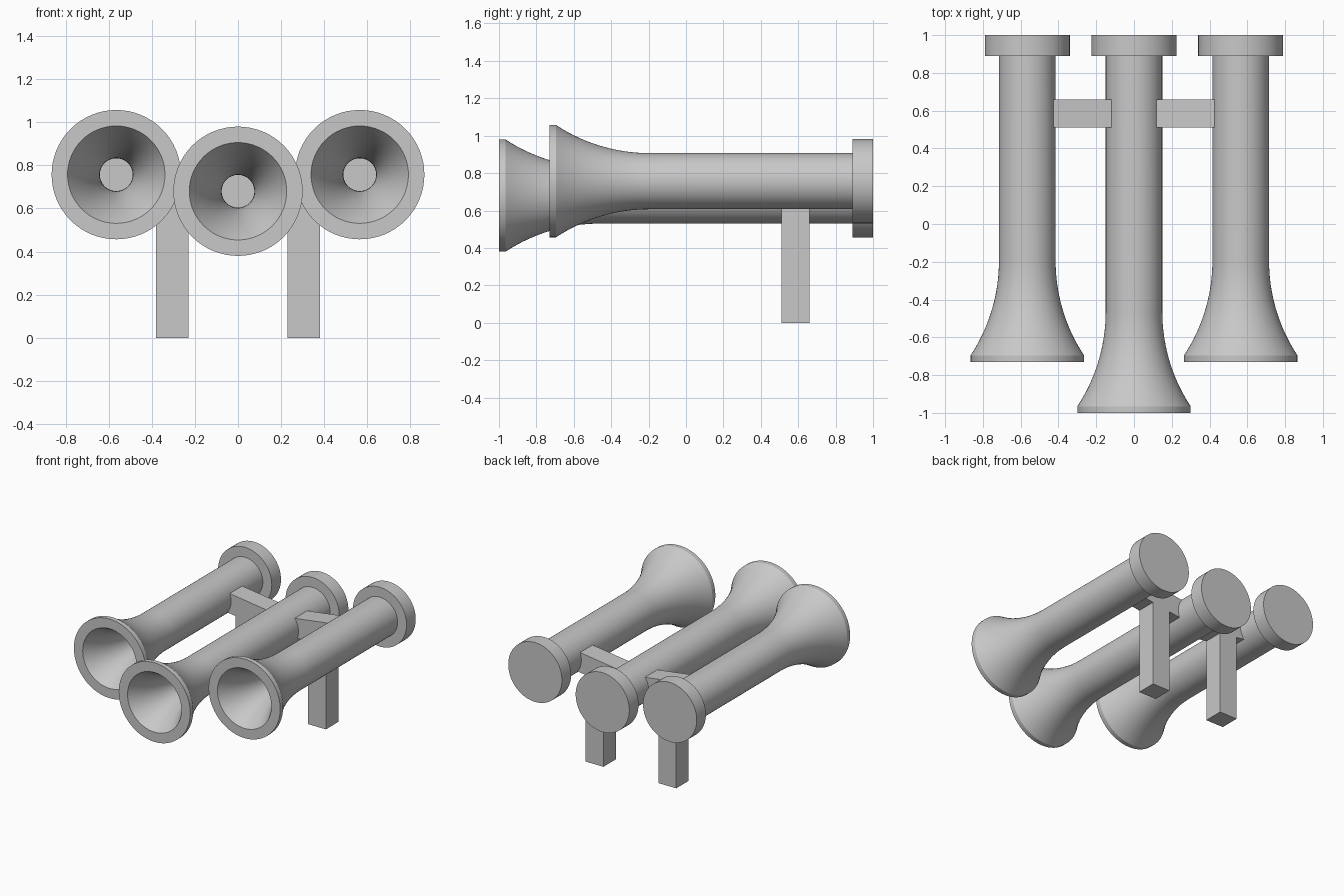
import bpy, bmesh, math
from mathutils import Vector, Matrix

cube = bpy.data.objects.get("Cube")
if cube:
    bpy.data.objects.remove(cube, do_unlink=True)

# Single grey finish
GREY = (0.58, 0.58, 0.58, 1)
grey = bpy.data.materials.new("plain_grey")
grey.use_nodes = True
grey.diffuse_color = GREY
grey.node_tree.nodes["Principled BSDF"].inputs["Base Color"].default_value = GREY

SPACING, SIDE_Z, MID_Z = 0.565, 0.757, 0.68
TUBE_R, FLARE_R, WALL = 0.15, 0.3, 0.074
CAP_R, CAP_FRONT, BACK = 0.225, 0.89, 1.0
LIP, FLARE_LEN, STEPS = 0.035, 0.5, 16


def finish(name, bm, location=(0, 0, 0), smooth=True):
    bmesh.ops.recalc_face_normals(bm, faces=bm.faces)
    mesh = bpy.data.meshes.new(name)
    bm.to_mesh(mesh)
    bm.free()
    mesh.materials.append(grey)
    obj = bpy.data.objects.new(name, mesh)
    bpy.context.collection.objects.link(obj)
    obj.location = location
    if smooth:
        bpy.ops.object.select_all(action="DESELECT")
        obj.select_set(True)
        bpy.context.view_layer.objects.active = obj
        bpy.ops.object.shade_smooth_by_angle(angle=math.radians(25))
    return obj


def lathe(name, profile, location):
    """Revolve (radius, y) points around the y axis."""
    bm = bmesh.new()
    verts = [bm.verts.new((r, y, 0)) for r, y in profile]
    edges = [bm.edges.new(pair) for pair in zip(verts, verts[1:])]
    bmesh.ops.spin(bm, geom=verts + edges, cent=(0, 0, 0), axis=(0, 1, 0),
                   angle=math.tau, steps=64, use_merge=True)
    bmesh.ops.remove_doubles(bm, verts=bm.verts, dist=1e-5)
    return finish(name, bm, location)


def block(name, size, location, tilt=0):
    bm = bmesh.new()
    bmesh.ops.create_cube(bm, size=1)
    bmesh.ops.transform(bm, verts=bm.verts,
                        matrix=Matrix.Rotation(tilt, 4, "Y") @ Matrix.Diagonal((*size, 1)))
    return finish(name, bm, location, smooth=False)


def horn(side, x, z, mouth):
    # Circular-arc flare, tangent to the straight tube
    rise = FLARE_R - TUBE_R
    arc_r = (FLARE_LEN ** 2 + rise ** 2) / (2 * rise)
    flare = []
    for i in range(STEPS + 1):
        d = FLARE_LEN * (1 - i / STEPS)
        r = TUBE_R + arc_r - math.sqrt(arc_r ** 2 - d ** 2)
        flare.append((r, mouth + LIP + FLARE_LEN - d))
    end = CAP_FRONT + 0.02
    outer = [(FLARE_R, mouth)] + flare + [(TUBE_R, end)]
    bore = [(r - WALL, y - LIP) for r, y in flare] + [(TUBE_R - WALL, end)]
    lathe(side + "_horn", outer[::-1] + bore, (x, 0, z))
    # Solid cap closing the back of the tube
    lathe(side + "_end_cap", [(0, CAP_FRONT), (CAP_R, CAP_FRONT), (CAP_R, BACK), (0, BACK)],
          (x, 0, z))


horn("middle", 0, MID_Z, -1.0)
for side, s in (("left", 1), ("right", -1)):
    horn(side, s * SPACING, SIDE_Z, -0.73)
    # Sloping bar between neighbouring tubes, with an upright post under it
    rise = SIDE_Z - MID_Z
    mid = Vector((s * SPACING / 2, 0.585, (SIDE_Z + MID_Z) / 2))
    block(side + "_cross_bar", (0.39, 0.15, 0.15), mid, -s * math.atan2(rise, SPACING))
    top = mid.z - 0.02
    block(side + "_post", (0.15, 0.15, top), (s * 0.305, 0.585, top / 2))
